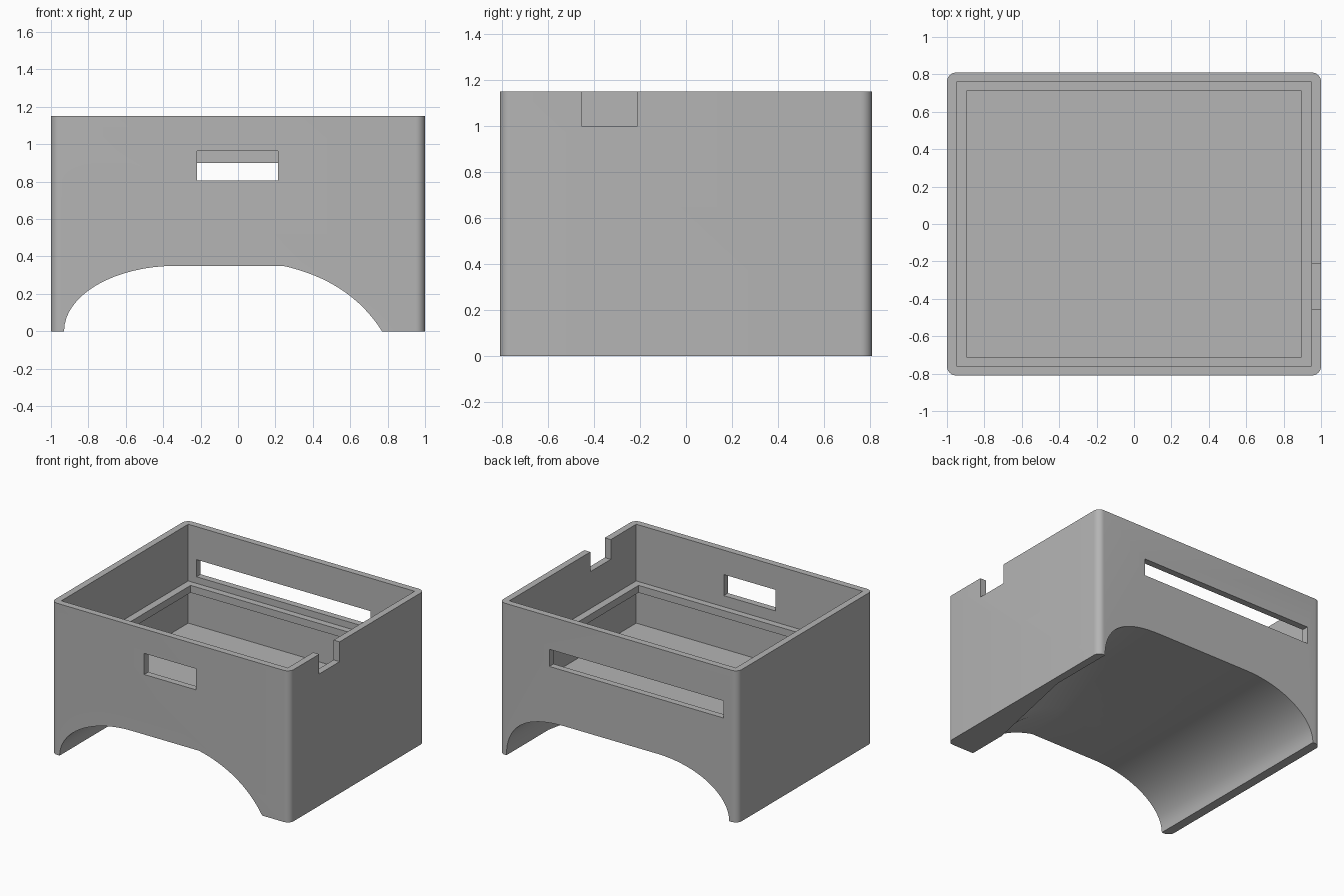
import bpy, bmesh, math
from mathutils import Vector

cube = bpy.data.objects.get("Cube")
if cube:
    bpy.data.objects.remove(cube, do_unlink=True)

grey = bpy.data.materials.new("plain grey")
grey.use_nodes = True
colour = (0.46, 0.46, 0.46, 1)
grey.diffuse_color = colour
grey.node_tree.nodes["Principled BSDF"].inputs["Base Color"].default_value = colour


def finish(name, bm):
    bmesh.ops.recalc_face_normals(bm, faces=bm.faces)
    mesh = bpy.data.meshes.new(name)
    bm.to_mesh(mesh)
    bm.free()
    mesh.materials.append(grey)
    obj = bpy.data.objects.new(name, mesh)
    bpy.context.scene.collection.objects.link(obj)
    return obj


def box(name, x, y, z, radius=0):
    """Box between the given (low, high) limits, with optional round upright edges."""
    bm = bmesh.new()
    bmesh.ops.create_cube(bm, size=1)
    for v in bm.verts:
        v.co = [lim[0] if c < 0 else lim[1] for c, lim in zip(v.co, (x, y, z))]
    if radius:
        upright = [e for e in bm.edges
                   if abs(e.verts[0].co.z - e.verts[1].co.z) > 0.1]
        bmesh.ops.bevel(bm, geom=upright, offset=radius, segments=8,
                        profile=0.5, affect='EDGES')
    return finish(name, bm)


def arch_section(flat_end, control, foot, steps=16):
    """Arch outline: quarter ellipse, flat top, then a quadratic curve."""
    pts = [Vector((-0.93, -0.1))]
    for i in range(steps + 1):
        a = math.pi / 2 * i / steps
        pts.append(Vector((-0.33 - 0.6 * math.cos(a), 0.35 * math.sin(a))))
    start, mid, end = Vector((flat_end, 0.35)), Vector(control), Vector((foot, 0))
    for i in range(steps + 1):
        t = i / steps
        pts.append(start * (1 - t) ** 2 + mid * (2 * t * (1 - t)) + end * t * t)
    pts.append(Vector((foot, -0.1)))
    return pts


def arch_cutter():
    """Tunnel that widens on one side between the front and the back."""
    front = arch_section(0.24, (0.6, 0.27), 0.77)
    back = arch_section(0.45, (0.94, 0.35), 0.94)
    steps = 8
    stations = [(-0.9, 0)]
    stations += [(-0.5 + 0.8 * i / steps, i / steps) for i in range(steps + 1)]
    stations += [(0.9, 1)]
    bm = bmesh.new()
    rings = []
    for y, t in stations:
        rings.append([bm.verts.new((p.x, y, p.y))
                      for p in (a.lerp(b, t) for a, b in zip(front, back))])
    n = len(front)
    for r, s in zip(rings, rings[1:]):
        for i in range(n):
            j = (i + 1) % n
            bm.faces.new((r[i], r[j], s[j], s[i]))
    bm.faces.new(rings[0])
    bm.faces.new(rings[-1])
    return finish("arch_cutter", bm)


# Outer shell
housing = box("housing", (-1, 1), (-0.81, 0.81), (0, 1.15), radius=0.05)

# Hollows and openings
cutters = [
    box("upper_tray", (-0.95, 0.95), (-0.76, 0.76), (0.72, 1.3)),
    box("lower_pocket", (-0.95, 0.95), (-0.76, 0.76), (0.40, 0.665)),
    box("lip_opening", (-0.895, 0.895), (-0.71, 0.71), (0.6, 0.8)),
    box("front_window", (-0.22, 0.215), (-0.9, -0.7), (0.805, 0.965)),
    box("back_slot", (-0.88, 0.58), (0.7, 0.9), (0.77, 0.90)),
    box("side_notch", (0.9, 1.1), (-0.455, -0.21), (1.0, 1.3)),
    arch_cutter(),
]

bpy.ops.object.select_all(action='DESELECT')
bpy.context.view_layer.objects.active = housing
housing.select_set(True)
for cutter in cutters:
    cutter.hide_render = True
    mod = housing.modifiers.new(cutter.name, 'BOOLEAN')
    mod.operation = 'DIFFERENCE'
    mod.solver = 'EXACT'
    mod.object = cutter
    bpy.ops.object.modifier_apply(modifier=mod.name)
    bpy.data.objects.remove(cutter, do_unlink=True)

bpy.ops.object.shade_smooth_by_angle(angle=math.radians(30))
